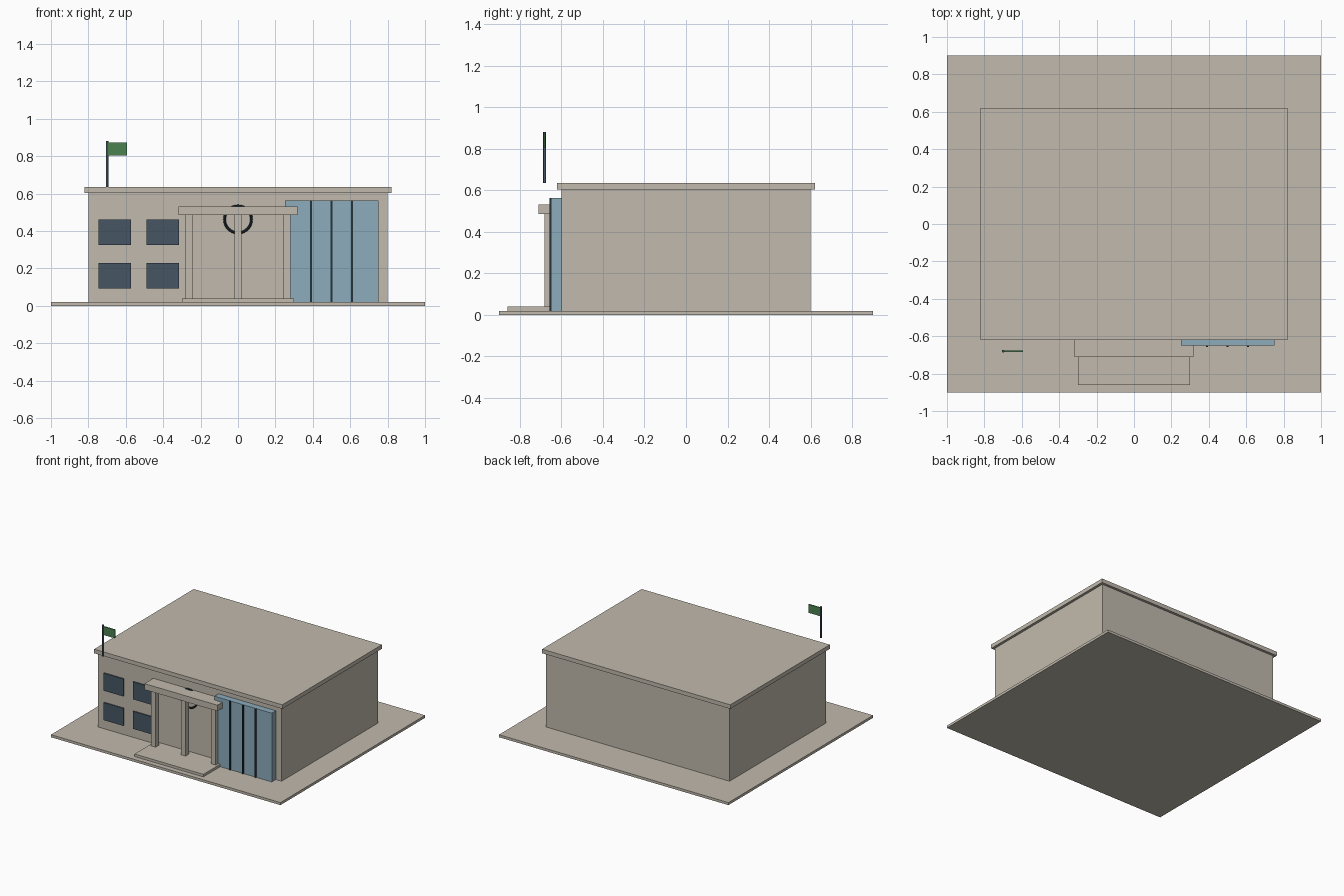
import bpy
import math

if "Cube" in bpy.data.objects:
    bpy.data.objects.remove(bpy.data.objects["Cube"], do_unlink=True)


def material(name, rgb):
    """Flat material from 0-255 display values, converted to linear."""
    lin = [((c / 255 + 0.055) / 1.055) ** 2.4 for c in rgb] + [1.0]
    mat = bpy.data.materials.new(name)
    mat.use_nodes = True
    mat.diffuse_color = lin
    bsdf = mat.node_tree.nodes["Principled BSDF"]
    bsdf.inputs["Base Color"].default_value = lin
    bsdf.inputs["Roughness"].default_value = 0.8
    return mat


STONE = material("warm_stone", (193, 186, 173))
GLASS = material("pale_blue_glass", (140, 172, 189))
SLATE = material("dark_slate_glass", (70, 86, 100))
DARK = material("dark_metal", (38, 50, 56))
GREEN = material("flag_green", (75, 130, 80))


def finish(name, mat):
    obj = bpy.context.object
    obj.name = obj.data.name = name
    obj.data.materials.append(mat)
    return obj


def box(name, x, y, z, mat):
    """Box from (min, max) ranges along each axis."""
    spans = (x, y, z)
    bpy.ops.mesh.primitive_cube_add(size=1, location=[(a + b) / 2 for a, b in spans])
    bpy.context.object.scale = [b - a for a, b in spans]
    bpy.ops.object.transform_apply(location=False, rotation=False, scale=True)
    return finish(name, mat)


def around(c, width):
    return (c - width / 2, c + width / 2)


GROUND, WALL_TOP, FRONT = 0.02, 0.603, -0.6

# Plot, main block and overhanging flat roof
box("ground_slab", (-1, 1), (-0.9, 0.9), (0, GROUND), STONE)
box("main_block", (-0.8, 0.8), (FRONT, 0.6), (GROUND, WALL_TOP), STONE)
box("flat_roof", (-0.82, 0.82), (-0.62, 0.62), (WALL_TOP, 0.635), STONE)

# Entrance porch: step, three columns and canopy
box("entrance_step", (-0.3, 0.3), (-0.86, FRONT), (GROUND, 0.04), STONE)
for side, x in (("right", -0.262), ("middle", 0), ("left", 0.262)):
    box("porch_column_" + side, around(x, 0.04), around(-0.66, 0.04), (0.04, 0.485), STONE)
box("porch_canopy", (-0.318, 0.318), (-0.71, FRONT), (0.485, 0.532), STONE)

# Ring emblem on the wall above the entrance
bpy.ops.mesh.primitive_torus_add(
    major_radius=0.072, minor_radius=0.007, major_segments=32, minor_segments=8,
    location=(0, -0.61, 0.462), rotation=(math.pi / 2, 0, 0))
finish("wall_ring", DARK)
bpy.ops.object.shade_smooth_by_angle()

# Glazed bay with vertical mullions
box("glazed_bay", (0.25, 0.75), (-0.65, FRONT), (GROUND, 0.562), GLASS)
for i, x in enumerate((0.39, 0.5, 0.61)):
    box(f"bay_mullion_{i + 1}", around(x, 0.012), (-0.658, -0.645), (GROUND, 0.562), DARK)

# Two rows of office windows
for row, z in (("lower", 0.161), ("upper", 0.393)):
    for col, x in (("outer", -0.66), ("inner", -0.402)):
        box(f"window_{row}_{col}", around(x, 0.174), (-0.609, FRONT), around(z, 0.138), SLATE)

# Flagpole and flag
bpy.ops.mesh.primitive_cylinder_add(
    vertices=12, radius=0.007, depth=0.245, location=(-0.7, -0.68, 0.758))
finish("flagpole", SLATE)
bpy.ops.object.shade_smooth_by_angle()
box("flag", (-0.695, -0.593), around(-0.68, 0.008), (0.805, 0.872), GREEN)
